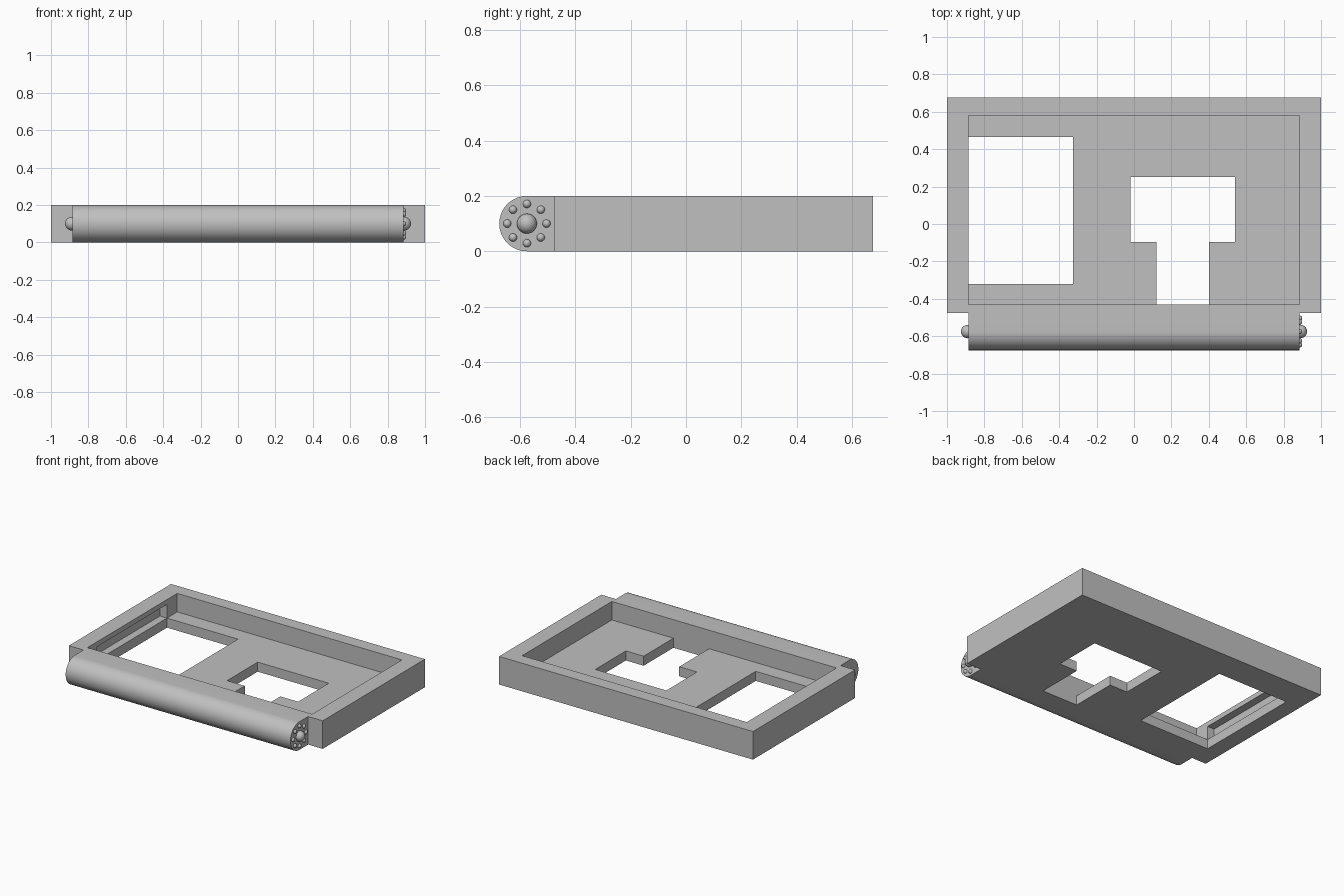
import bpy, bmesh, math
from mathutils import Matrix, Vector

cube = bpy.data.objects.get("Cube")
if cube:
    bpy.data.objects.remove(cube, do_unlink=True)

GREY = (0.53, 0.53, 0.53, 1)
grey = bpy.data.materials.new("plain_grey")
grey.use_nodes = True
grey.diffuse_color = GREY
grey.node_tree.nodes["Principled BSDF"].inputs["Base Color"].default_value = GREY

HEIGHT, FLOOR = 0.2, 0.068
INNER = 0.885             # half width of the recess and the spine
FRONT, BACK = -0.475, 0.675
RECESS_FRONT = -0.43
SPINE_Y, RADIUS = -0.575, 0.1


def finish(name, bm):
    bmesh.ops.recalc_face_normals(bm, faces=bm.faces)
    mesh = bpy.data.meshes.new(name)
    bm.to_mesh(mesh)
    bm.free()
    mesh.materials.append(grey)
    obj = bpy.data.objects.new(name, mesh)
    bpy.context.collection.objects.link(obj)
    return obj


def prism(name, points, direction):
    """Extrude a closed outline of 3D points along a direction."""
    bm = bmesh.new()
    face = bm.faces.new([bm.verts.new(p) for p in points])
    result = bmesh.ops.extrude_face_region(bm, geom=[face], use_keep_orig=True)
    moved = [g for g in result["geom"] if isinstance(g, bmesh.types.BMVert)]
    bmesh.ops.translate(bm, verts=moved, vec=direction)
    return finish(name, bm)


def plate(name, outline, low, high):
    return prism(name, [(x, y, low) for x, y in outline], (0, 0, high - low))


def rect(x0, x1, y0, y1):
    return [(x0, y0), (x1, y0), (x1, y1), (x0, y1)]


def activate(obj):
    bpy.ops.object.select_all(action="DESELECT")
    obj.select_set(True)
    bpy.context.view_layer.objects.active = obj


def cut(target, cutter):
    mod = target.modifiers.new("cut", "BOOLEAN")
    mod.operation = "DIFFERENCE"
    mod.solver = "EXACT"
    mod.object = cutter
    cutter.hide_render = True
    activate(target)
    bpy.ops.object.modifier_apply(modifier=mod.name)
    bpy.data.objects.remove(cutter, do_unlink=True)


# Tray: slab with a recess, a window, a T-shaped opening and a wall slot
tray = plate("tray", rect(-1, 1, FRONT, BACK), 0, HEIGHT)
cut(tray, plate("recess_cutter", rect(-INNER, INNER, RECESS_FRONT, 0.58), FLOOR, 0.4))
cut(tray, plate("window_cutter", rect(-INNER, -0.325, -0.32, 0.465), -0.1, 0.1))
tee = [(0.12, RECESS_FRONT), (0.4, RECESS_FRONT), (0.4, -0.095), (0.54, -0.095),
       (0.54, 0.25), (-0.02, 0.25), (-0.02, -0.095), (0.12, -0.095)]
cut(tray, plate("tee_cutter", tee, -0.1, 0.1))
cut(tray, plate("slot_cutter", rect(-INNER - 0.055, -0.8, -0.32, 0.465), FLOOR, 0.165))

# Rounded spine along the front
outline = [(-INNER, FRONT, 0), (-INNER, FRONT, HEIGHT)]
STEPS = 32
for i in range(STEPS + 1):
    a = math.pi / 2 + math.pi * i / STEPS
    outline.append((-INNER, SPINE_Y + RADIUS * math.cos(a), RADIUS + RADIUS * math.sin(a)))
spine = prism("rounded_spine", outline, (2 * INNER, 0, 0))
activate(spine)
bpy.ops.object.shade_smooth_by_angle(angle=math.radians(30))


def stud(name, x, y, z, radius):
    bm = bmesh.new()
    bmesh.ops.create_uvsphere(bm, u_segments=24, v_segments=12, radius=radius,
                              matrix=Matrix.Translation(Vector((x, y, z))))
    for f in bm.faces:
        f.smooth = True
    return finish(name, bm)


# Round pivots on both ends, ringed by small studs on the left end
for side, label in ((1, "left"), (-1, "right")):
    stud(label + "_pivot", side * (INNER + 0.004), SPINE_Y, RADIUS, 0.036)
for i in range(8):
    a = i * math.pi / 4
    stud("ring_stud_%d" % (i + 1), INNER, SPINE_Y + 0.071 * math.cos(a),
         RADIUS + 0.071 * math.sin(a), 0.0145)
